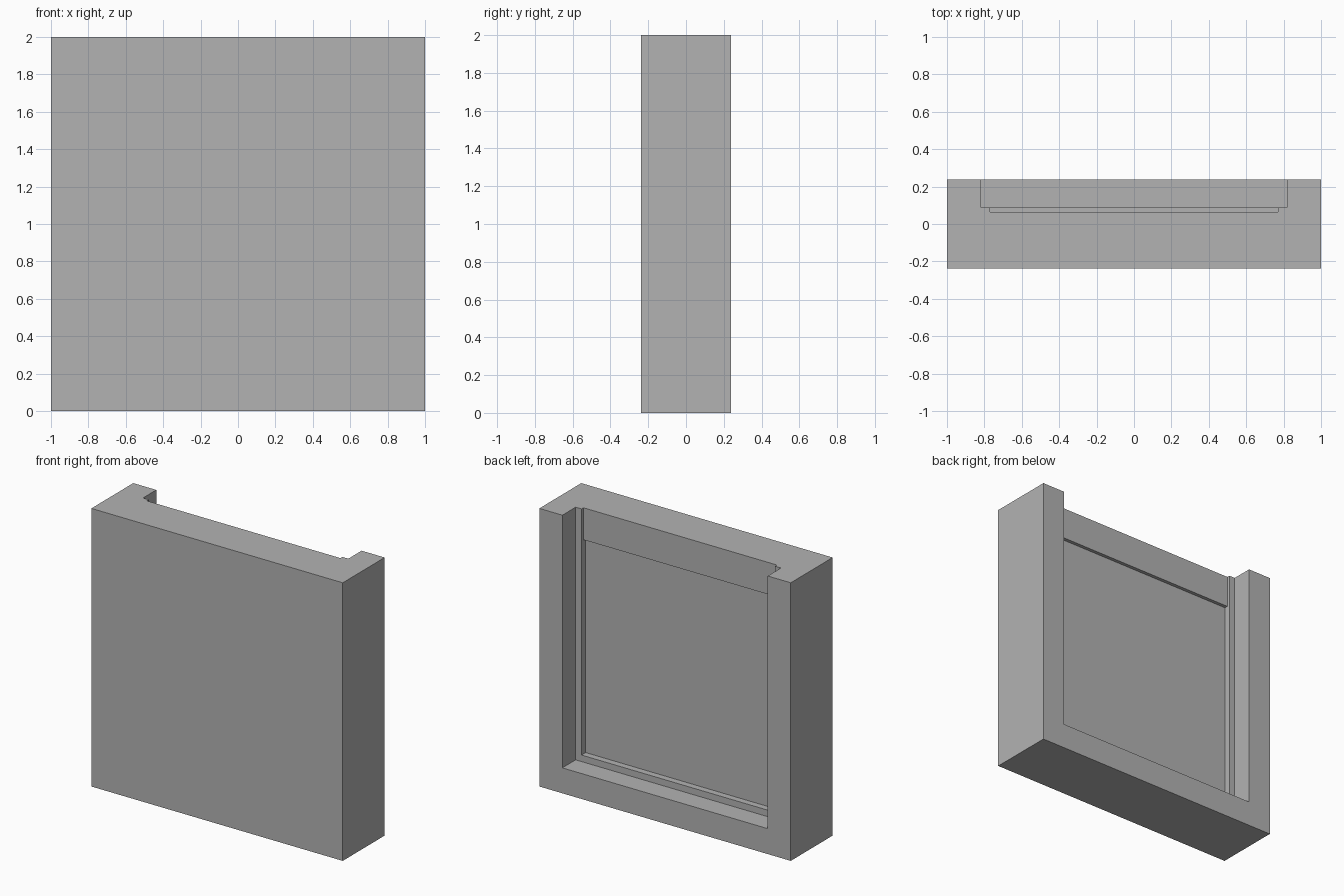
import bpy
import bmesh
import math

cube = bpy.data.objects.get("Cube")
if cube:
    bpy.data.objects.remove(cube, do_unlink=True)

HALF_DEPTH = 0.238
OVER = 0.1  # how far cutters reach past the open sides

grey = bpy.data.materials.new("plain_grey")
grey.use_nodes = True
colour = (0.45, 0.45, 0.45, 1)
grey.diffuse_color = colour
grey.node_tree.nodes["Principled BSDF"].inputs["Base Color"].default_value = colour


def box(name, half_width, y0, y1, z0, z1):
    """Box centred on x = 0, spanning the given y and z ranges."""
    bm = bmesh.new()
    bmesh.ops.create_cube(bm, size=1)
    for v in bm.verts:
        v.co.x *= 2 * half_width
        v.co.y = y1 if v.co.y > 0 else y0
        v.co.z = z1 if v.co.z > 0 else z0
    mesh = bpy.data.meshes.new(name)
    bm.to_mesh(mesh)
    bm.free()
    obj = bpy.data.objects.new(name, mesh)
    bpy.context.collection.objects.link(obj)
    mesh.materials.append(grey)
    return obj


def carve(target, name, half_width, depth_y, z0, z1):
    """Cut a pocket into the back of the target."""
    cutter = box(name, half_width, depth_y, HALF_DEPTH + OVER, z0, z1)
    cutter.hide_render = True
    mod = target.modifiers.new(name, "BOOLEAN")
    mod.operation = "DIFFERENCE"
    mod.solver = "EXACT"
    mod.object = cutter
    bpy.context.view_layer.objects.active = target
    bpy.ops.object.modifier_apply(modifier=name)
    bpy.data.objects.remove(cutter, do_unlink=True)


# Solid slab with a plain front
slab = box("frame_slab", 1, -HALF_DEPTH, HALF_DEPTH, 0, 2)

# Wide channel, open at the top
carve(slab, "outer_channel", 0.817, 0.087, 0.183, 2 + OVER)
# Slightly narrower slot behind it, open at the top
carve(slab, "inner_slot", 0.77, 0.065, 0.23, 2 + OVER)
# Sunken square panel, closed off by a band along the top
carve(slab, "sunken_panel", 0.77, 0.04, 0.23, 1.77)

# Merge flat regions left by the cuts
bm = bmesh.new()
bm.from_mesh(slab.data)
bmesh.ops.remove_doubles(bm, verts=bm.verts, dist=0.0005)
bmesh.ops.dissolve_limit(bm, angle_limit=math.radians(1), verts=bm.verts, edges=bm.edges)
bm.to_mesh(slab.data)
bm.free()
